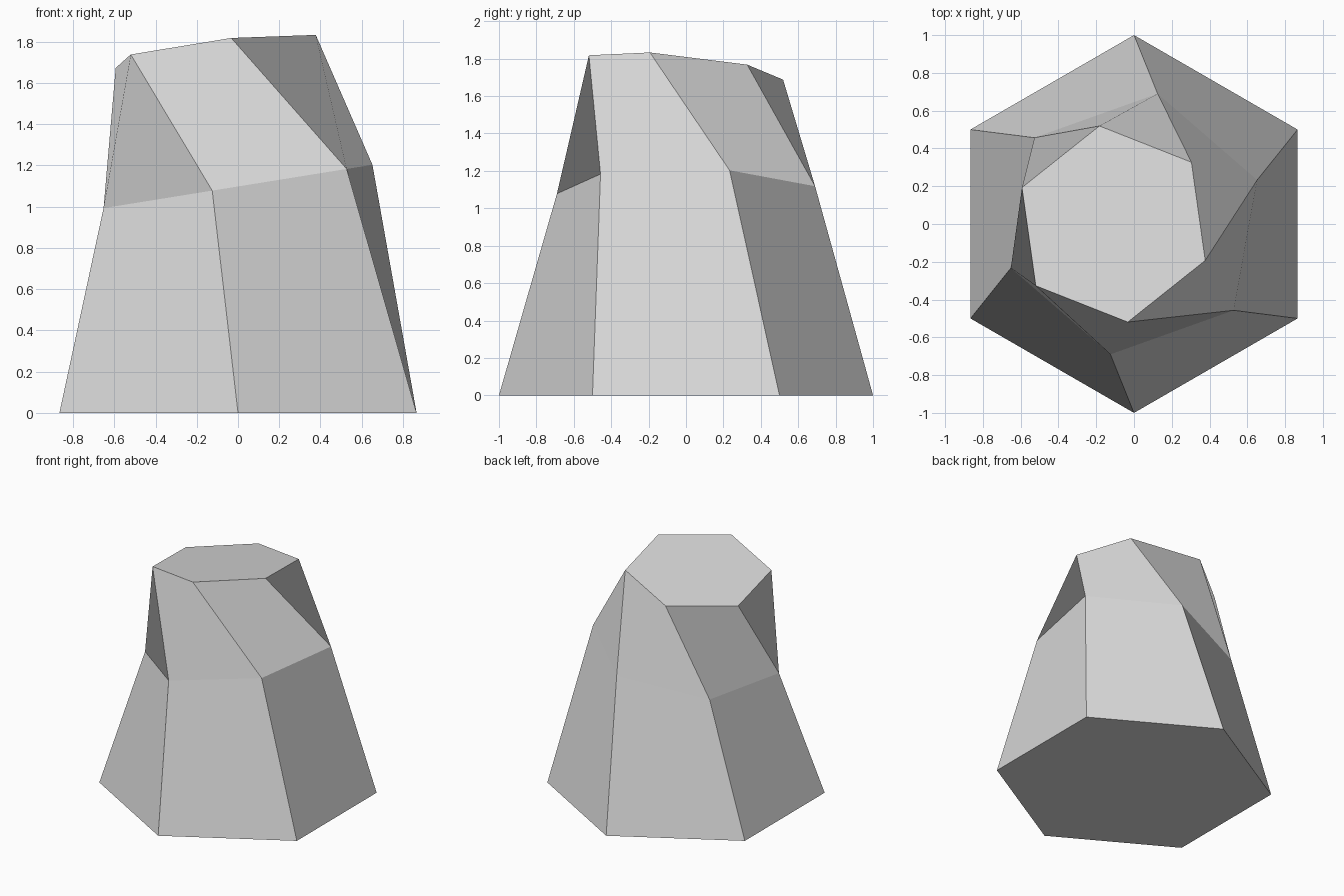
import bpy
import bmesh

cube = bpy.data.objects.get("Cube")
if cube:
    bpy.data.objects.remove(cube, do_unlink=True)

# Plain grey stone colour
grey = bpy.data.materials.new("light_grey")
grey.use_nodes = True
grey.diffuse_color = (0.7, 0.7, 0.7, 1)
grey.node_tree.nodes["Principled BSDF"].inputs["Base Color"].default_value = (0.7, 0.7, 0.7, 1)


def hexagon(centre, half):
    """Three corners plus their mirror images through the centre."""
    near = [tuple(c + d for c, d in zip(centre, p)) for p in half]
    far = [tuple(c - d for c, d in zip(centre, p)) for p in half]
    return near + far


# Hexagonal sections: flat base, tilted waist, tilted and twisted top
sections = [
    hexagon((0, 0, 0), [(0, -1, 0), (0.866, -0.5, 0), (0.866, 0.5, 0)]),
    hexagon((0, 0, 1.098), [(-0.125, -0.69, -0.02), (0.527, -0.457, 0.085), (0.652, 0.233, 0.105)]),
    hexagon((-0.108, 0, 1.753), [(-0.412, -0.327, -0.015), (0.075, -0.519, 0.065), (0.485, -0.193, 0.08)]),
]

# The top section starts one corner back, so that its sides twist.
# The first corner of each side sets which way the bent quad folds:
# inwards on the lower sides, along the short diagonal on the upper ones.
bm = bmesh.new()
base, waist, top = [[bm.verts.new(p) for p in s] for s in sections]
for i in range(6):
    j = (i + 1) % 6
    bm.faces.new((base[j], waist[j], waist[i], base[i]))
    bm.faces.new((waist[i], waist[j], top[j], top[i]))
bm.faces.new(base[::-1])
bm.faces.new(top)

mesh = bpy.data.meshes.new("twisted_hexagonal_block")
bm.to_mesh(mesh)
bm.free()
mesh.materials.append(grey)
block = bpy.data.objects.new("twisted_hexagonal_block", mesh)
bpy.context.collection.objects.link(block)
